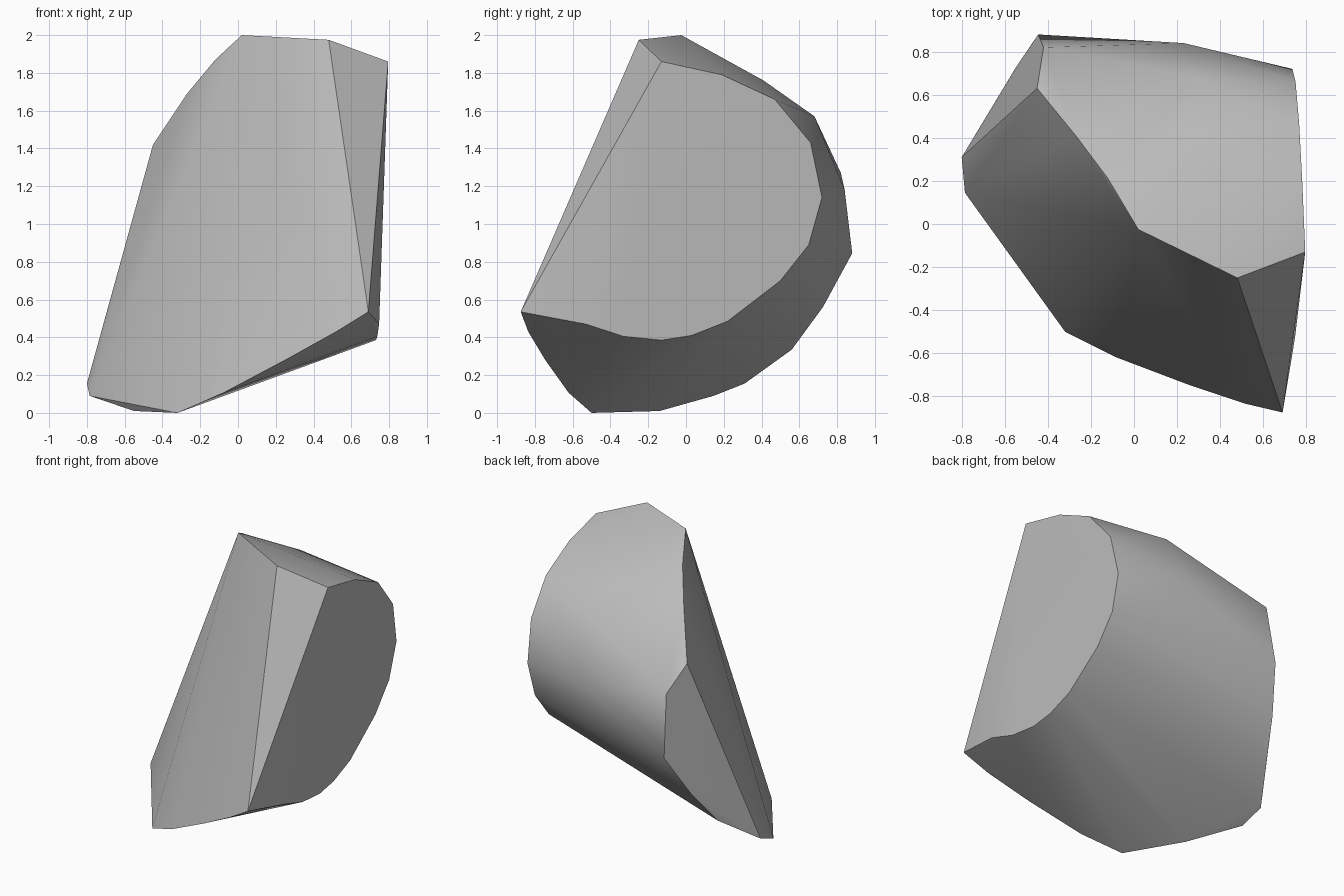
import bpy
import bmesh
from mathutils import Vector

# Remove the default cube only
default_cube = bpy.data.objects.get("Cube")
if default_cube:
    bpy.data.objects.remove(default_cube, do_unlink=True)


def make_material(name, colour):
    material = bpy.data.materials.new(name)
    material.use_nodes = True
    material.diffuse_color = colour
    shader = material.node_tree.nodes["Principled BSDF"]
    shader.inputs["Base Color"].default_value = colour
    shader.inputs["Roughness"].default_value = 0.8
    return material


def on_side_plane(y, z):
    """Place a point of the rounded outline on the flat, slightly tilted side cut."""
    return Vector((0.709 - 0.033 * y + 0.044 * z, y, z))


def build_hull(name, points, material, smooth_angle):
    """Wrap the outlines in one closed convex solid with crisp cut edges."""
    bm = bmesh.new()
    for point in points:
        bm.verts.new(point)
    result = bmesh.ops.convex_hull(bm, input=bm.verts[:], use_existing_faces=False)
    unused = {v for v in result["geom_interior"] + result["geom_unused"]
              if isinstance(v, bmesh.types.BMVert)}
    bmesh.ops.delete(bm, geom=list(unused), context="VERTS")
    bmesh.ops.recalc_face_normals(bm, faces=bm.faces[:])
    mesh = bpy.data.meshes.new(name)
    bm.to_mesh(mesh)
    bm.free()
    mesh.materials.append(material)
    obj = bpy.data.objects.new(name, mesh)
    bpy.context.scene.collection.objects.link(obj)
    bpy.ops.object.select_all(action="DESELECT")
    obj.select_set(True)
    bpy.context.view_layer.objects.active = obj
    bpy.ops.object.shade_smooth_by_angle(angle=smooth_angle)
    return obj


# Rounded outline of the flat side cut (y, z)
side_rim = [
    (-.13, 1.86), (.19, 1.79), (.47, 1.66), (.66, 1.43), (.72, 1.14),
    (.65, .89), (.5, .7), (.22, .485), (.03, .41), (-.13, .385),
    (-.33, .405), (-.53, .47),
]

# Sloping front cut: ridge, then the curved lower edge
front_ridge = [
    (.48, -.25, 1.975), (.02, -.025, 2), (-.12, .21, 1.87),
    (-.27, .41, 1.69), (-.45, .63, 1.42),
]
front_lower_edge = [
    (.69, -.875, .535), (.52, -.835, .43), (.25, -.745, .28),
    (-.08, -.62, .105), (-.32, -.5, 0), (-.55, -.14, .01),
    (-.785, .145, .09),
]

# Narrow slanted cut on the other side
narrow_cut = [
    (-.8, .31, .155), (-.64, .56, .335), (-.55, .725, .56),
    (-.445, .88, .845), (-.42, .82, 1.27),
]

# Rounded back
back_bulge = [(.23, .84, 1.18), (.3, .68, 1.57), (.2, .41, 1.76)]

outline = [on_side_plane(y, z) for y, z in side_rim]
for loop in (front_ridge, front_lower_edge, narrow_cut, back_bulge):
    outline += [Vector(point) for point in loop]

grey_stone = make_material("grey_stone", (.5, .5, .5, 1))
build_hull("stone_chunk", outline, grey_stone, 0.5)
